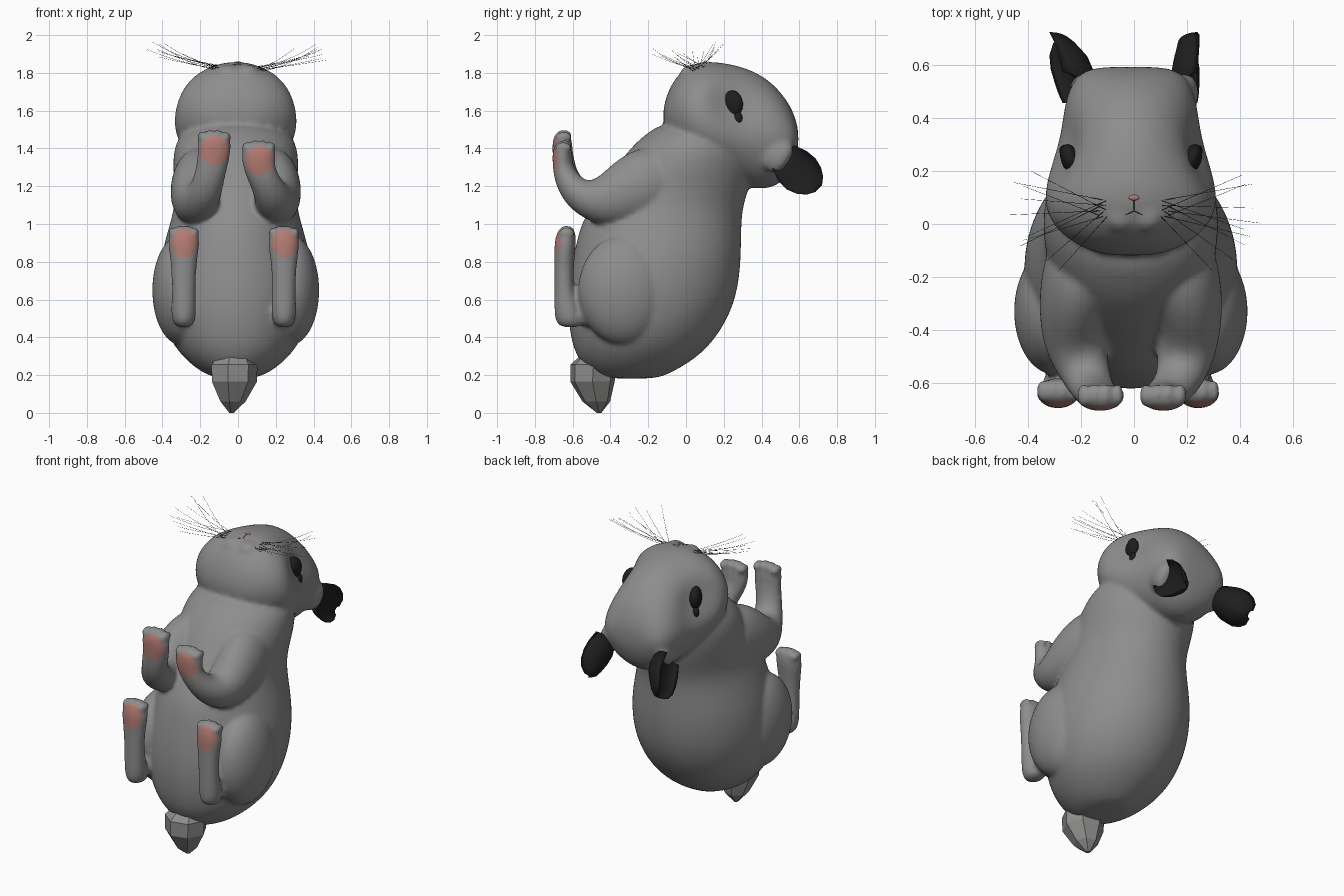
import bpy, bmesh, math, random
from mathutils import Vector, Matrix
from mathutils.bvhtree import BVHTree

old = bpy.data.objects.get("Cube")
if old:
    bpy.data.objects.remove(old)
random.seed(4)
X0 = -0.012  # the body sits slightly off the middle


def material(name, rgb):
    m = bpy.data.materials.new(name)
    m.use_nodes = True
    m.diffuse_color = (*rgb, 1)
    m.node_tree.nodes["Principled BSDF"].inputs["Base Color"].default_value = (*rgb, 1)
    m.node_tree.nodes["Principled BSDF"].inputs["Roughness"].default_value = 0.8
    return m


GREY = material("grey fur", (0.27, 0.268, 0.266))
BLACK = material("black", (0.013, 0.013, 0.013))
PINK = material("pink pad", (0.45, 0.2, 0.17))


def loft(bm, rows, sides=20, axis=None, dent=0):
    """Skin rings (x, y, z, width radius, depth radius) along a path."""
    pts = [Vector(r[:3]) for r in rows]
    rings = []
    for i, r in enumerate(rows):
        t = axis or pts[min(i + 1, len(pts) - 1)] - pts[max(i - 1, 0)]
        t = t.normalized()
        u = (Vector((1, 0, 0)) - t * t.x).normalized()
        v = t.cross(u)
        ring = []
        for k in range(sides):
            a = math.tau * k / sides
            c = math.cos(a)
            if dent and c * dent > 0:  # hollow side
                c *= -0.5
            ring.append(bm.verts.new(pts[i] + u * c * r[3] + v * math.sin(a) * r[4]))
        rings.append(ring)
    for a, b in zip(rings, rings[1:]):
        for k in range(sides):
            n = (k + 1) % sides
            bm.faces.new((a[k], a[n], b[n], b[k]))
    bm.faces.new(rings[0][::-1])
    bm.faces.new(rings[-1])
    return [v for ring in rings for v in ring]


def ball(bm, centre, radii, turn=0):
    m = (Matrix.Translation(centre) @ Matrix.Rotation(turn, 4, "Z")
         @ Matrix.Diagonal((*radii, 1)))
    bmesh.ops.create_uvsphere(bm, u_segments=16, v_segments=10, radius=1, matrix=m)


def finish(name, bm, mat, smooth=True):
    bmesh.ops.recalc_face_normals(bm, faces=bm.faces)
    me = bpy.data.meshes.new(name)
    bm.to_mesh(me)
    bm.free()
    me.materials.append(mat)
    for p in me.polygons:
        p.use_smooth = smooth
    ob = bpy.data.objects.new(name, me)
    bpy.context.collection.objects.link(ob)
    return ob


bm = bmesh.new()

# torso: height, back, belly, half width
torso = [(.18, -.16, -.41, .08), (.205, -.09, -.50, .17), (.29, .06, -.58, .28),
         (.4, .165, -.615, .36), (.55, .25, -.63, .40), (.7, .285, -.62, .41),
         (.85, .295, -.595, .395), (1, .295, -.56, .35), (1.1, .305, -.5, .325),
         (1.2, .34, -.44, .325), (1.3, .36, -.37, .335), (1.4, .36, -.3, .33),
         (1.49, .34, -.2, .29), (1.54, .25, -.11, .18)]
loft(bm, [(X0, (b + f) / 2, z, w, (b - f) / 2) for z, b, f, w in torso], 28, Vector((0, 0, 1)))

# head: depth, top, bottom, half width
head = [(-.12, 1.6, 1.54, .05), (-.11, 1.66, 1.48, .13), (-.072, 1.755, 1.42, .22),
        (0, 1.835, 1.33, .305), (.1, 1.864, 1.28, .34), (.2, 1.854, 1.24, .325),
        (.3, 1.833, 1.2, .285), (.4, 1.79, 1.18, .26), (.48, 1.725, 1.2, .245),
        (.55, 1.635, 1.26, .215), (.587, 1.54, 1.36, .165), (.595, 1.48, 1.42, .08)]
for v in loft(bm, [(X0, y, (t + b) / 2, w, (t - b) / 2) for y, t, b, w in head], 36, Vector((0, 1, 0))):
    # narrow brow and eye sockets
    brow = min(1, max(0, (v.co.y - .1) / .12)) * max(0, v.co.z - 1.5)
    d = (Vector((abs(v.co.x), v.co.y, v.co.z)) - Vector((.28, .25, 1.63))).length
    v.co.x *= 1 - .35 * brow - .2 * math.exp(-(d / .11) ** 2)

pads = []
for s in (-1, 1):
    # muzzle cheeks and ear roots
    ball(bm, (.05 * s, .035, 1.79), (.07, .07, .055))
    loft(bm, [(.14 * s, .38, 1.42, .08, .11), (.19 * s, .48, 1.37, .055, .1),
              (.2 * s, .545, 1.325, .052, .09)], 16)
    # arm with raised paw
    px, lift = (-.127, .05) if s < 0 else (.11, -.005)
    loft(bm, [(X0 + .16 * s, -.06, 1.28, .13, .14), (X0 + .19 * s, -.18, 1.23, .15, .2),
              (X0 + .22 * s, -.32, 1.16, .135, .18), (X0 + .215 * s, -.46, 1.11, .12, .135),
              (.18 * s, -.575, 1.15, .095, .09), (px + .025 * s, -.635, 1.24, .08, .067),
              (px, -.652, 1.31 + lift, .087, .055), (px, -.655, 1.37 + lift, .095, .055),
              (px, -.655, 1.41 + lift, .082, .048), (px, -.65, 1.435 + lift, .05, .03)], 16)
    pads.append((px, 1.343 + lift, .076, .078))
    # haunch, ankle and long foot
    fx = .265 * s - .022
    ball(bm, (X0 + .29 * s, -.33, .65), (.158, .25, .295))
    ball(bm, (fx, -.5, .54), (.065, .1, .085))
    loft(bm, [(fx, -.61, .452, .03, .04), (fx, -.615, .47, .058, .075),
              (fx, -.625, .53, .07, .075), (fx, -.648, .65, .062, .05),
              (fx, -.645, .8, .07, .053), (fx, -.64, .89, .087, .06),
              (fx, -.635, .955, .08, .052), (fx, -.63, .985, .045, .03)], 16, Vector((0, 0, 1)))
    pads.append((fx, .898, .069, .074))
    # toes
    for k in (-1.5, -.5, .5, 1.5):
        drop = .01 * abs(k)
        ball(bm, (px + k * .044, -.648, 1.425 + lift - drop), (.024, .047, .03))
        ball(bm, (fx + k * .04, -.632, .97 - drop), (.022, .047, .027))

# blend the fur parts into one skin
rough = finish("rough_skin", bm, GREY)
rough.modifiers.new("round", "SUBSURF").levels = 2
rem = rough.modifiers.new("blend", "REMESH")
rem.mode = "VOXEL"
rem.voxel_size = .013
rem.use_smooth_shade = True
smo = rough.modifiers.new("soften", "SMOOTH")
smo.factor = .5
smo.iterations = 7
bpy.context.view_layer.update()
deps = bpy.context.evaluated_depsgraph_get()
mesh = bpy.data.meshes.new_from_object(rough.evaluated_get(deps))
bpy.data.objects.remove(rough)
skin = bpy.data.objects.new("body", mesh)
bpy.context.collection.objects.link(skin)
mesh.materials.clear()
mesh.materials.append(GREY)
mesh.materials.append(PINK)
# paw pads are the sole faces inside an oval
for p in mesh.polygons:
    c = p.center
    p.use_smooth = True
    sole = c.y < -.6 and p.normal.y < -.3
    inside = any(((c.x - x) / w) ** 2 + ((c.z - z) / h) ** 2 < 1 for x, z, w, h in pads)
    p.material_index = 1 if sole and inside else 0

bb = bmesh.new()
bb.from_mesh(mesh)
tree = BVHTree.FromBMesh(bb)
bb.free()


def on_face(x, y, out=0.0):
    """Point on the face side of the head."""
    hit = tree.ray_cast(Vector((x, y, 3)), Vector((0, 0, -1)))[0]
    return hit + Vector((0, 0, out))


# cupped ears, the right one leaning further out: rim position, depth of the cup
shapes = {"right": (-1, (-.27, -.285, -.3, -.315, -.32, -.305), (.12, .135, .13, .11, .085, .04)),
          "left": (1, (.24, .245, .248, .248, .24, .22), (.09, .105, .1, .09, .075, .035))}
spine = [(.515, 1.355, .085), (.565, 1.305, .11), (.61, 1.265, .112),
         (.65, 1.23, .095), (.682, 1.203, .065), (.703, 1.188, .025)]
for side, (s, rims, cups) in shapes.items():
    bm = bmesh.new()
    loft(bm, [(x, y, z, c, w) for x, c, (y, z, w) in zip(rims, cups, spine)],
         20, Vector((0, .7, -.65)), s)
    finish(side + "_ear", bm, BLACK)
    # eye set in its socket, with a dark outer corner
    bm = bmesh.new()
    for y, z, size in ((.245, 1.635, (.036, .06, .072)), (.275, 1.56, (.02, .024, .035))):
        hit = tree.ray_cast(Vector((s, y, z)), Vector((-s, 0, 0)))[0]
        ball(bm, hit - Vector((.008 * s, 0, 0)), size, -.35 * s)
    finish(side + "_eye", bm, BLACK)

# tail, faceted
bm = bmesh.new()
loft(bm, [(-.02, -.47, .305, .09, .09), (-.025, -.49, .255, .128, .125), (-.025, -.495, .165, .125, .12),
          (-.03, -.475, .06, .07, .075), (-.035, -.46, 0, .012, .012)],
     7, Vector((0, 0, 1)))
finish("tail", bm, GREY, False)

# nose
bm = bmesh.new()
ball(bm, on_face(0, .1), (.02, .011, .006))
finish("nose", bm, PINK)


def strands(name, paths, depth):
    cu = bpy.data.curves.new(name, "CURVE")
    cu.dimensions = "3D"
    cu.bevel_depth = depth
    cu.bevel_resolution = 0
    cu.materials.append(BLACK)
    for path in paths:
        sp = cu.splines.new("POLY")
        sp.points.add(len(path) - 1)
        for i, (pt, p) in enumerate(zip(sp.points, path)):
            pt.co = (*p, 1)
            pt.radius = 1 - .6 * i / len(path)
    bpy.context.collection.objects.link(bpy.data.objects.new(name, cu))


# mouth
mouth = [[on_face(0, .09 - .01 * i) for i in range(5)]]
mouth += [[on_face(s * .008 * i, .05 - .004 * i) for i in range(5)] for s in (-1, 1)]
strands("mouth", mouth, .0018)

# whiskers fan out and curl up
whiskers = []
for s in (-1, 1):
    for k in range(10):
        a = math.radians(-46 + 8 * k + random.uniform(-4, 4))
        reach = .22 + .13 * math.cos(a) + random.uniform(-.03, .015)
        rise = random.uniform(.0, .06) + .14 * max(0, math.sin(a))
        base = on_face(s * (.1 + .012 * (k % 3)), .03 + .02 * (k % 4), -.003)
        whiskers.append([base + Vector((s * math.cos(a) * reach * t, math.sin(a) * reach * t,
                                        .05 * t + rise * t * t))
                         for t in (0, .2, .4, .6, .8, 1)])
strands("whiskers", whiskers, .0011)
